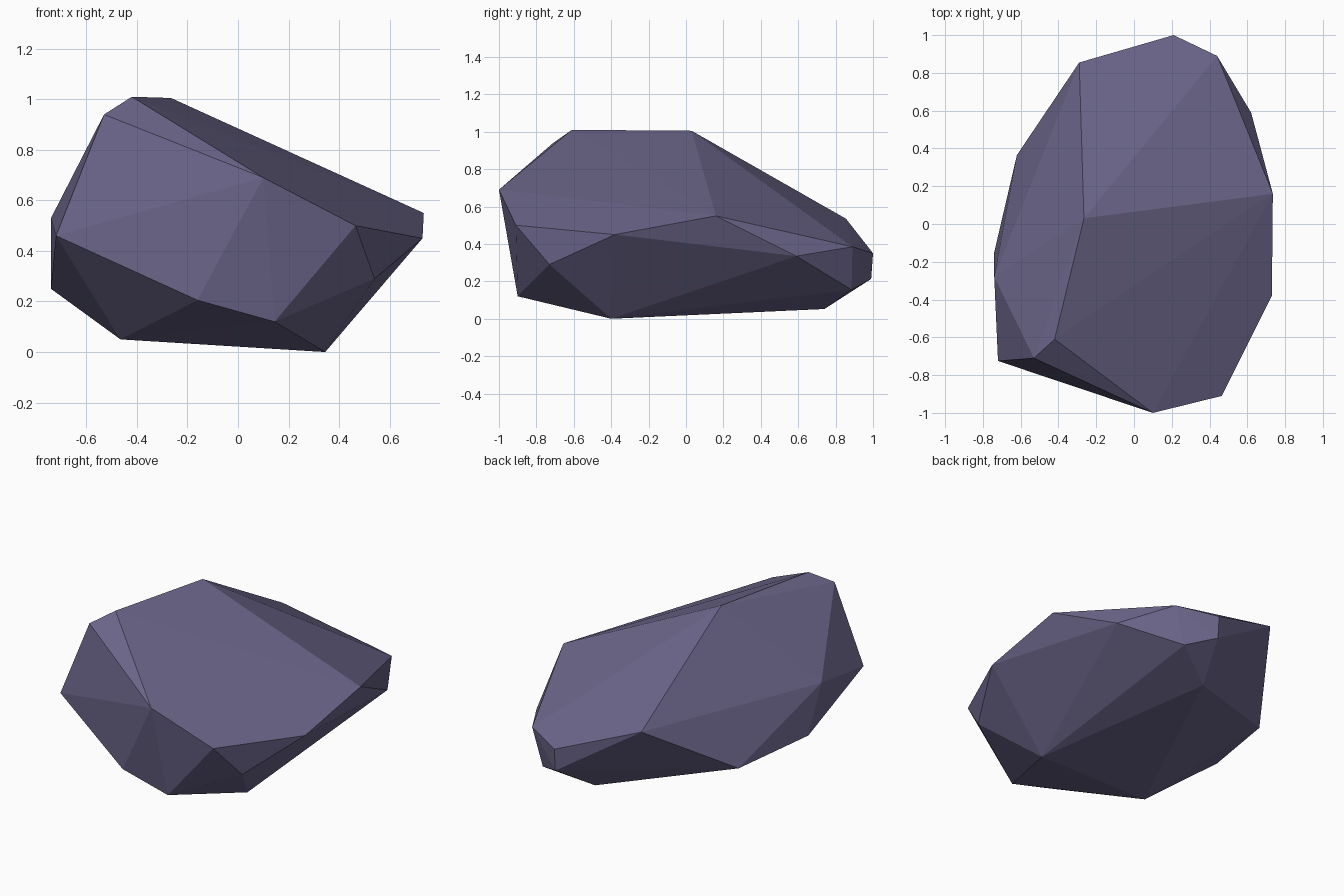
import bpy, bmesh

# Corner points of the faceted stone, grouped by region
top = [(-0.42, -0.61, 1.01), (-0.265, 0.03, 1.005), (-0.53, -0.71, 0.94)]
front = [(0.10, -1.0, 0.69), (0.465, -0.91, 0.50), (0.145, -0.90, 0.12),
         (-0.16, -0.91, 0.205), (-0.72, -0.725, 0.46)]
right = [(0.735, 0.16, 0.55), (0.73, -0.38, 0.45), (0.54, -0.73, 0.29),
         (0.62, 0.59, 0.335)]
left = [(-0.74, -0.28, 0.53), (-0.74, -0.15, 0.25), (-0.62, 0.365, 0.21)]
back = [(-0.29, 0.855, 0.535), (0.44, 0.89, 0.385), (0.21, 1.0, 0.35),
        (0.21, 0.99, 0.213), (0.37, 0.885, 0.155)]
base = [(0.345, -0.40, 0.0), (-0.465, -0.46, 0.05), (0.11, 0.74, 0.052)]

# Wrap the corners in a convex skin
bm = bmesh.new()
for p in top + front + right + left + back + base:
    bm.verts.new(p)
bmesh.ops.convex_hull(bm, input=bm.verts[:])
bmesh.ops.recalc_face_normals(bm, faces=bm.faces[:])
mesh = bpy.data.meshes.new("rock")
bm.to_mesh(mesh)
bm.free()

# Flat slate purple stone
stone = bpy.data.materials.new("slate_purple")
stone.diffuse_color = (0.145, 0.13, 0.25, 1.0)
mesh.materials.append(stone)
rock = bpy.data.objects.new("rock", mesh)
bpy.context.collection.objects.link(rock)
